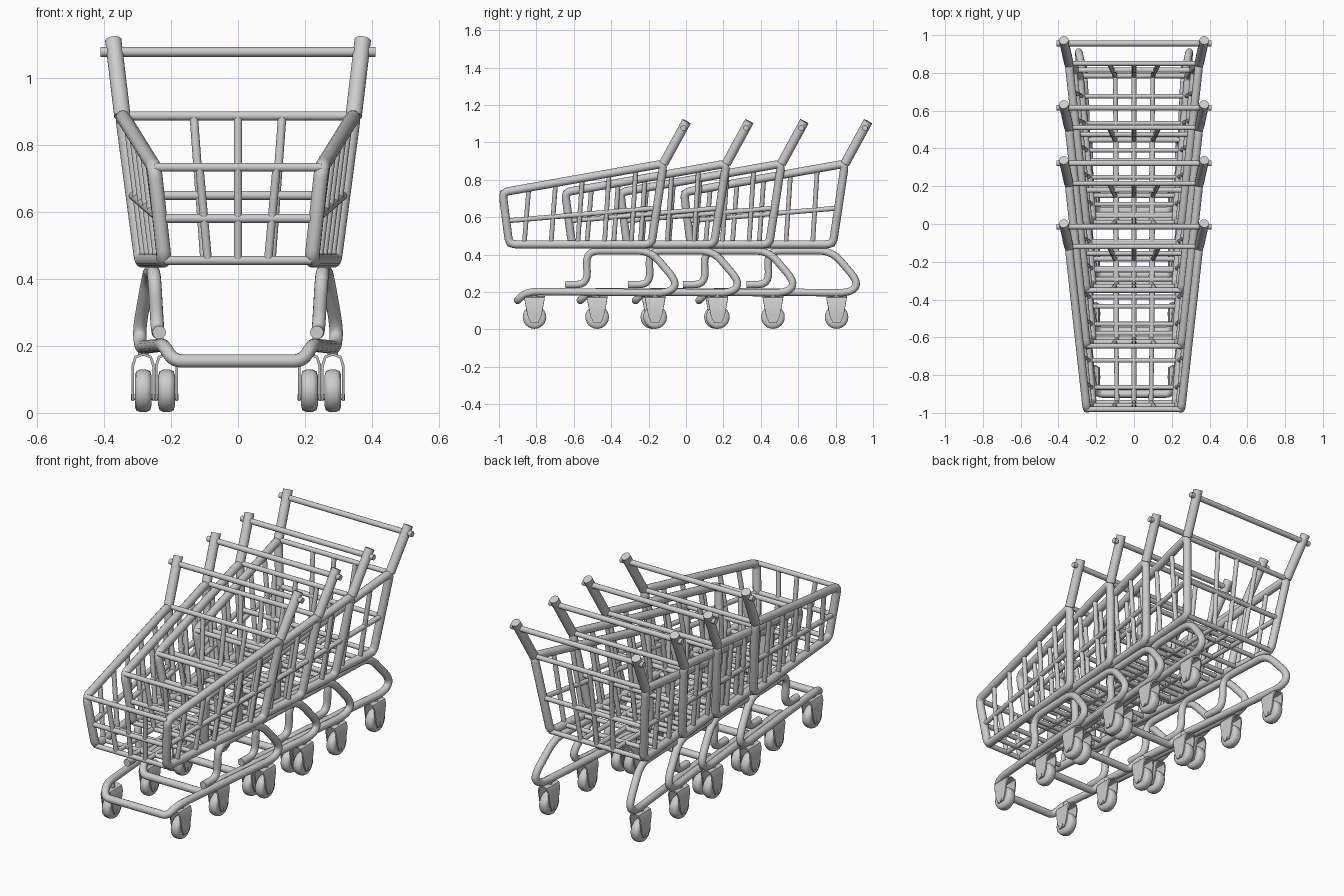
import bpy, bmesh, math
from mathutils import Vector, Matrix

if "Cube" in bpy.data.objects:
    bpy.data.objects.remove(bpy.data.objects["Cube"])

metal = bpy.data.materials.new("grey_metal")
metal.use_nodes = True
GREY = (0.61, 0.61, 0.61, 1)
metal.diffuse_color = GREY
metal.node_tree.nodes["Principled BSDF"].inputs["Base Color"].default_value = GREY

CART_OFFSETS = (0, 0.335, 0.63, 0.97)


def place(name, mesh):
    """Put the same part in every nested cart."""
    mesh.materials.clear()
    mesh.materials.append(metal)
    for i, dy in enumerate(CART_OFFSETS):
        ob = bpy.data.objects.new(f"{name}_{i + 1}", mesh)
        ob.location.y = dy
        bpy.context.collection.objects.link(ob)
        if i == 0:
            bpy.ops.object.select_all(action='DESELECT')
            ob.select_set(True)
            bpy.context.view_layer.objects.active = ob
            bpy.ops.object.shade_smooth_by_angle(angle=math.radians(50))


def rounded(points, bend, closed):
    """Replace path corners with short arcs."""
    pts = [Vector(p) for p in points]
    out = []
    for i, p in enumerate(pts):
        if not closed and i in (0, len(pts) - 1):
            out.append(p)
            continue
        a, b = pts[i - 1] - p, pts[(i + 1) % len(pts)] - p
        a = p + a.normalized() * min(bend, a.length * 0.48)
        b = p + b.normalized() * min(bend, b.length * 0.48)
        for k in range(6):
            t = k / 5
            out.append(a * (1 - t) ** 2 + p * 2 * t * (1 - t) + b * t * t)
    return out


def tubes(name, paths, radius, bend=0.0, closed=False):
    cu = bpy.data.curves.new(name, 'CURVE')
    cu.dimensions = '3D'
    cu.bevel_depth = radius
    cu.bevel_resolution = 5
    cu.use_fill_caps = True
    for path in paths:
        pts = rounded(path, bend, closed) if bend else path
        sp = cu.splines.new('POLY')
        sp.points.add(len(pts) - 1)
        for q, p in zip(sp.points, pts):
            q.co = (*p, 1)
        sp.use_cyclic_u = closed
    ob = bpy.data.objects.new(name, cu)
    bpy.context.collection.objects.link(ob)
    dg = bpy.context.evaluated_depsgraph_get()
    mesh = bpy.data.meshes.new_from_object(ob.evaluated_get(dg))
    bpy.data.objects.remove(ob)
    place(name, mesh)


def flip(p):
    return Vector((-p[0], p[1], p[2]))


def both(path):
    return [path, [flip(p) for p in path]]


def across(p):
    return [p, flip(p)]


# Basket corners on the left side
front_top = Vector((0.25, -0.981, 0.733))
rear_top = Vector((0.345, -0.12, 0.886))
rear_low = Vector((0.288, -0.185, 0.455))
front_low = Vector((0.22, -0.945, 0.455))
front_mid = front_top.lerp(front_low, 0.55)
rear_mid = rear_top.lerp(rear_low, 0.55)

# Side frames and handle posts
tubes("side_frame", both([front_top, rear_top, rear_low, front_low]), 0.022, 0.035, True)
tubes("handle_post", both([rear_top, (0.372, 0.003, 1.112)]), 0.025)
tubes("handle_bar", [across(Vector((0.41, -0.014, 1.077)))], 0.015)

# Horizontal bars around the basket
tubes("basket_rails",
      [across(p) for p in (front_top, front_mid, front_low, rear_top, rear_mid, rear_low)]
      + both([front_mid, rear_mid]), 0.0135)

# Side uprights and the floor bars joining their feet
uprights, floor = [], []
for k in range(5):
    y = -0.84 + 0.143 * k
    top = front_top.lerp(rear_top, (y - front_top.y) / (rear_top.y - front_top.y))
    low = front_low.lerp(rear_low, (y - 0.025 - front_low.y) / (rear_low.y - front_low.y))
    uprights += both([top, low])
    floor.append(across(low))

# End uprights and lengthwise floor bars
for s in (-1, 0, 1):
    def at(p, x):
        return Vector((s * x, p.y, p.z))
    uprights += [[at(front_top, 0.115), at(front_low, 0.09)],
                 [at(rear_top, 0.132), at(rear_low, 0.1)]]
    floor.append([at(front_low, 0.09), at(rear_low, 0.1)])
tubes("basket_uprights", uprights, 0.0125)
tubes("basket_floor", floor, 0.0125)

# Undercarriage: one bent tube running from leg to leg around the front
leg = [(0.235, -0.645, 0.24), (0.24, -0.525, 0.24), (0.25, -0.535, 0.42),
       (0.265, -0.19, 0.42), (0.295, -0.045, 0.25), (0.29, -0.09, 0.195),
       (0.222, -0.85, 0.203), (0.193, -0.9, 0.155), (0.14, -0.9, 0.155)]
tubes("undercarriage", [leg + [flip(p) for p in reversed(leg)]], 0.02, 0.07)

# Casters
CASTERS = [(s * x, y) for s in (-1, 1) for x, y in ((0.213, -0.81), (0.283, -0.165))]
AXLE = 0.066

wheel = bmesh.new()
for x, y in CASTERS:
    ring = [(-0.025, 0.045), (-0.021, 0.058), (-0.01, 0.063),
            (0.01, 0.063), (0.021, 0.058), (0.025, 0.045)]
    loops = [[wheel.verts.new((x + dx, y + r * math.cos(a), AXLE + r * math.sin(a)))
              for a in (k * math.tau / 24 for k in range(24))] for dx, r in ring]
    for a, b in zip(loops, loops[1:]):
        for k in range(24):
            j = (k + 1) % 24
            wheel.faces.new((a[k], a[j], b[j], b[k]))
    wheel.faces.new(loops[0])
    wheel.faces.new(loops[-1])
bmesh.ops.recalc_face_normals(wheel, faces=wheel.faces)
mesh = bpy.data.meshes.new("wheels")
wheel.to_mesh(mesh)
place("wheels", mesh)

# Forks: a tapering strap folded over each wheel
fork = bmesh.new()
strap = [(0.034, 0.035, 0.02), (0.034, 0.07, 0.036), (0.034, 0.145, 0.05),
         (0.025, 0.17, 0.054), (0, 0.178, 0.055)]
strap += [(-x, z, w) for x, z, w in reversed(strap[:-1])]
for x, y in CASTERS:
    rows = []
    for dx, z, w in strap:
        inner = (dx * 0.8, z - (0.007 if z > 0.1 else 0))
        rows.append([fork.verts.new((x + px, y + py, pz)) for px, pz, py in
                     ((dx, z, -w), (dx, z, w), (*inner, w), (*inner, -w))])
    for a, b in zip(rows, rows[1:]):
        for k in range(4):
            j = (k + 1) % 4
            fork.faces.new((a[k], a[j], b[j], b[k]))
    fork.faces.new(rows[0])
    fork.faces.new(rows[-1])
    # Axle pin and swivel stem
    for size, r, z, rot in ((0.072, 0.009, 0.048, Matrix.Rotation(math.pi / 2, 4, 'Y')),
                            (0.03, 0.016, 0.185, Matrix())):
        bmesh.ops.create_cone(fork, cap_ends=True, segments=12, radius1=r, radius2=r,
                              depth=size, matrix=Matrix.Translation((x, y, z)) @ rot)
bmesh.ops.recalc_face_normals(fork, faces=fork.faces)
mesh = bpy.data.meshes.new("forks")
fork.to_mesh(mesh)
place("forks", mesh)
